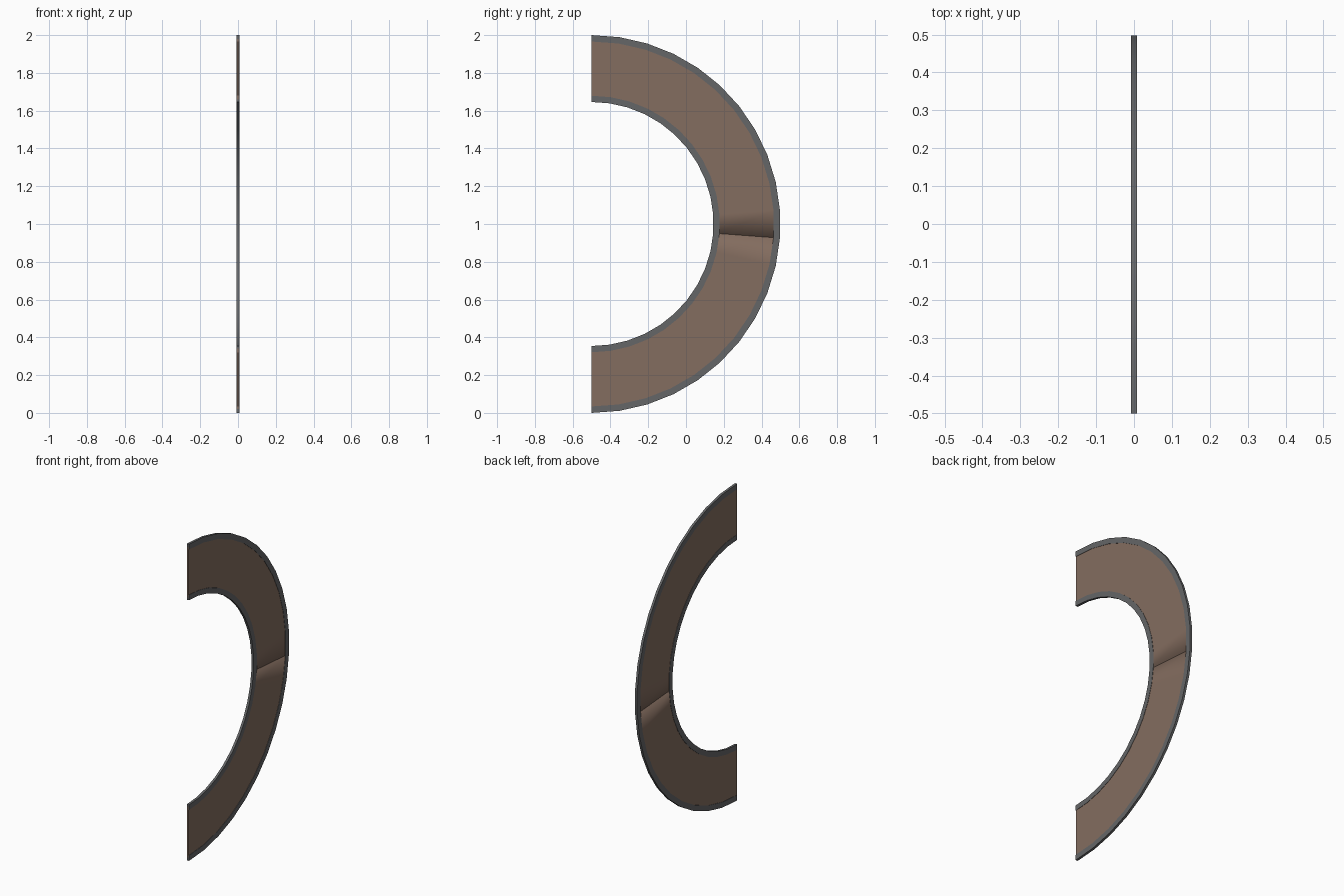
import bpy, bmesh, math

if "Cube" in bpy.data.objects:
    bpy.data.objects.remove(bpy.data.objects["Cube"])

SEGS = 21                      # facets around the half circle
CY, CZ = -0.5, 1.0             # arc centre in the YZ plane
SEAM = 11                      # ring index where the two panels meet


def material(name, rgb):
    m = bpy.data.materials.new(name)
    m.diffuse_color = (*rgb, 1)
    m.use_nodes = True
    m.node_tree.nodes["Principled BSDF"].inputs["Base Color"].default_value = m.diffuse_color
    return m


brown = material("brown panel", (0.231, 0.153, 0.115))
grey = material("grey trim", (0.130, 0.133, 0.137))


def arc_bar(name, r0, r1, half_x, first, last, mat, soft_ring=None):
    """Sweep a rectangular section along the arc between two ring indices."""
    bm = bmesh.new()
    rings = []
    for i in range(first, last + 1):
        a = math.pi / 2 - math.pi * i / SEGS
        rings.append([bm.verts.new((x, CY + r * math.cos(a), CZ + r * math.sin(a)))
                      for r, x in ((r0, -half_x), (r1, -half_x), (r1, half_x), (r0, half_x))])
    for p, q in zip(rings, rings[1:]):
        for k in range(4):
            n = (k + 1) % 4
            bm.faces.new((p[k], p[n], q[n], q[k]))
    bm.faces.new(rings[0])
    bm.faces.new(rings[-1][::-1])
    bmesh.ops.recalc_face_normals(bm, faces=bm.faces)
    for f in bm.faces:
        f.smooth = True
    # keep corners sharp, except the softly shaded seam end
    soft = set(rings[soft_ring]) if soft_ring is not None else set()
    for e in bm.edges:
        across = abs(e.verts[0].co.x - e.verts[1].co.x) < 1e-6
        at_seam = across and all(v in soft for v in e.verts)
        e.smooth = at_seam or e.calc_face_angle(0) < math.radians(30)
    me = bpy.data.meshes.new(name)
    bm.to_mesh(me)
    bm.free()
    me.materials.append(mat)
    ob = bpy.data.objects.new(name, me)
    bpy.context.collection.objects.link(ob)
    return ob


# two brown panels meeting at the seam
arc_bar("upper_panel", 0.66, 0.98, 0.0055, 0, SEAM, brown, -1)
arc_bar("lower_panel", 0.66, 0.98, 0.0055, SEAM, SEGS, brown, 0)

# grey trim along both curved edges
arc_bar("outer_trim", 0.966, 1.0, 0.0075, 0, SEGS, grey)
arc_bar("inner_trim", 0.646, 0.679, 0.0075, 0, SEGS, grey)
